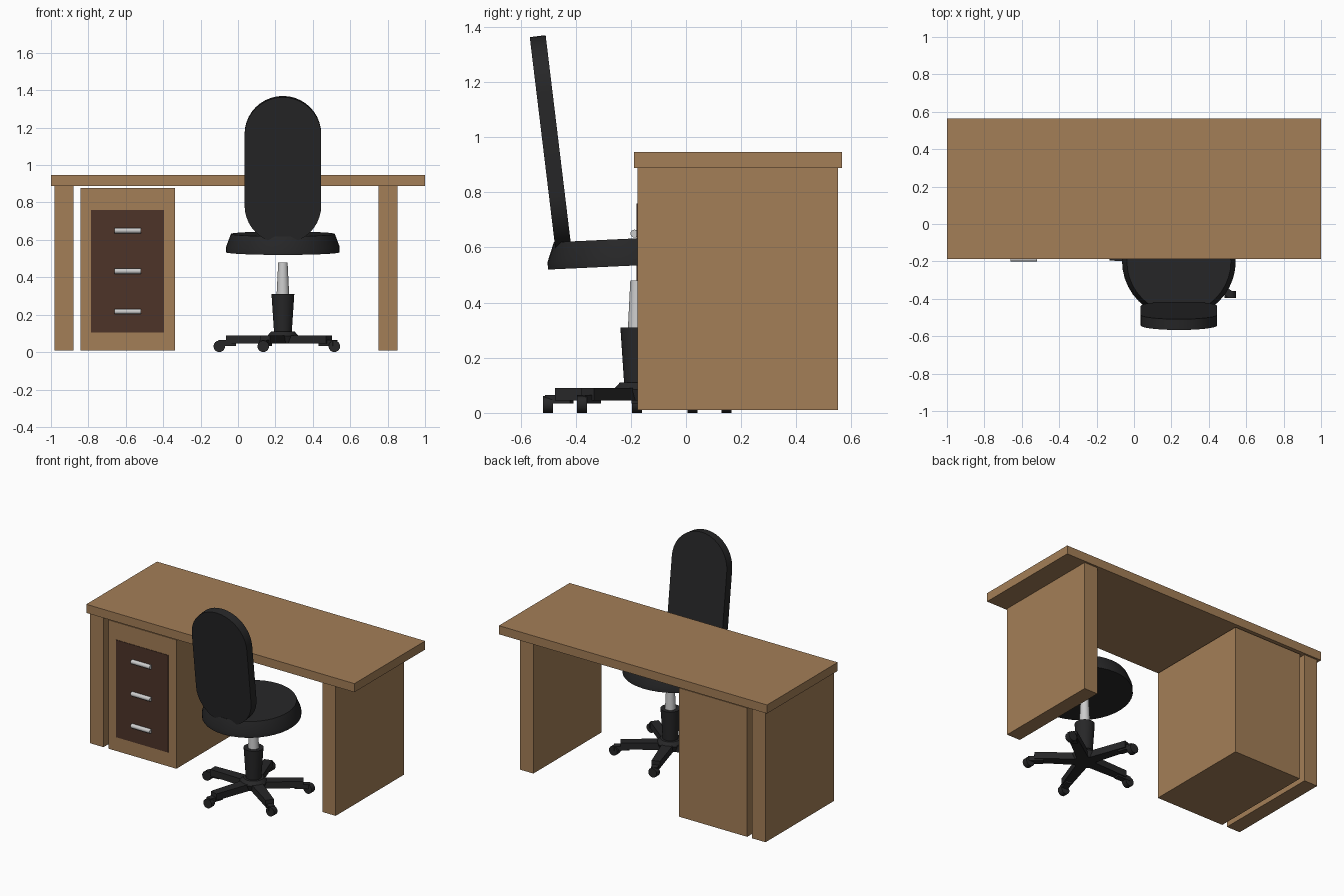
import bpy, bmesh
from math import pi, sin, cos, radians
from mathutils import Matrix, Vector

if "Cube" in bpy.data.objects:
    bpy.data.objects.remove(bpy.data.objects["Cube"])


def material(name, rgb):
    m = bpy.data.materials.new(name)
    m.diffuse_color = (*rgb, 1)
    m.use_nodes = True
    m.node_tree.nodes["Principled BSDF"].inputs["Base Color"].default_value = m.diffuse_color
    return m


WOOD = material("wood", (0.37, 0.21, 0.095))
DARK = material("dark_wood", (0.075, 0.034, 0.022))
BLACK = material("black", (0.02, 0.02, 0.021))
METAL = material("metal", (0.55, 0.55, 0.55))


def finish(name, bm, mat, matrix=Matrix(), smooth=False):
    bmesh.ops.recalc_face_normals(bm, faces=bm.faces)
    me = bpy.data.meshes.new(name)
    bm.to_mesh(me)
    bm.free()
    me.materials.append(mat)
    ob = bpy.data.objects.new(name, me)
    bpy.context.collection.objects.link(ob)
    ob.matrix_world = matrix
    if smooth:
        bpy.ops.object.select_all(action='DESELECT')
        ob.select_set(True)
        bpy.context.view_layer.objects.active = ob
        bpy.ops.object.shade_smooth_by_angle(angle=radians(30))
    return ob


def box(name, lo, hi, mat, matrix=Matrix(), taper=1.0):
    """Box between two corners; taper narrows y at the +x end."""
    bm = bmesh.new()
    bmesh.ops.create_cube(bm, size=1)
    for v in bm.verts:
        end = v.co.x > 0
        v.co = Vector([(a + b) / 2 + c * (b - a) for a, b, c in zip(lo, hi, v.co)])
        if end:
            v.co.y *= taper
    return finish(name, bm, mat, matrix)


def lathe(name, profile, mat, matrix=Matrix(), n=32):
    """Closed solid from (radius, z) rings."""
    bm = bmesh.new()
    rings = [[bm.verts.new((r * cos(2 * pi * i / n), r * sin(2 * pi * i / n), z))
              for i in range(n)] for r, z in profile]
    for a, b in zip(rings, rings[1:]):
        for i in range(n):
            j = (i + 1) % n
            bm.faces.new((a[i], a[j], b[j], b[i]))
    bm.faces.new(rings[0])
    bm.faces.new(rings[-1])
    return finish(name, bm, mat, matrix, True)


T = Matrix.Translation

# Desk
box("desk_top", (-1, -0.188, 0.888), (1, 0.565, 0.946), WOOD)
for side, x0, x1 in (("left", -0.98, -0.88), ("right", 0.752, 0.852)):
    box(side + "_desk_leg", (x0, -0.176, 0.01), (x1, 0.552, 0.888), WOOD)
box("drawer_cabinet", (-0.843, -0.176, 0.01), (-0.336, 0.552, 0.878), WOOD)
box("drawer_front", (-0.785, -0.179, 0.104), (-0.395, -0.15, 0.76), DARK)
for i, z in enumerate((0.65, 0.433, 0.217)):
    lathe(f"drawer_handle_{i + 1}", [(0.0145, -0.071), (0.0145, 0.071)], METAL,
          T((-0.59, -0.187, z)) @ Matrix.Rotation(pi / 2, 4, 'Y'), 16)

# Chair base: hub, column and gas lift
base = T((0.24, -0.177, 0))
lathe("base_hub", [(0.07, 0.045), (0.085, 0.085), (0.063, 0.11)], BLACK, base)
lathe("column_sleeve", [(0.047, 0.10), (0.061, 0.31)], BLACK, base)
lathe("gas_lift", [(0.034, 0.30), (0.025, 0.48)], METAL, base)

# Five legs, each with a fork and a caster
for k in range(5):
    a = pi + k * 2 * pi / 5
    spoke = base @ Matrix.Rotation(a, 4, 'Z')
    box(f"base_arm_{k + 1}", (0.03, -0.036, 0.045), (0.305, 0.036, 0.09), BLACK, spoke, 0.75)
    box(f"caster_fork_{k + 1}", (0.25, -0.02, 0.034), (0.345, 0.02, 0.064), BLACK, spoke)
    lathe(f"caster_{k + 1}", [(0.031, -0.018), (0.031, 0.018)], BLACK,
          base @ T((0.34 * cos(a), 0.34 * sin(a), 0.031)) @ Matrix.Rotation(pi / 2, 4, 'X'), 16)

# Seat: round cushion tilted slightly upward at the front
lathe("seat", [(0.304, 0), (0.304, 0.028), (0.278, 0.098)], BLACK,
      T((0.24, -0.197, 0.534)) @ Matrix.Rotation(radians(2.7), 4, 'X'), 40)

# Backrest: leaning slab with round ends
R, H, D, N = 0.205, 0.189, 0.029, 20
outline = []
for s in (1, -1):
    for i in range(N + 1):
        t = pi * i / N
        outline.append((s * R * cos(t), s * (H + R * sin(t))))
bm = bmesh.new()
face = bm.faces.new([bm.verts.new((x, -D, z)) for x, z in outline])
ext = bmesh.ops.extrude_face_region(bm, geom=[face])
bmesh.ops.translate(bm, vec=(0, 2 * D, 0),
                    verts=[g for g in ext["geom"] if isinstance(g, bmesh.types.BMVert)])
finish("backrest", bm, BLACK,
       T((0.24, -0.4905, 0.975)) @ Matrix.Rotation(radians(6.9), 4, 'X'), True)
